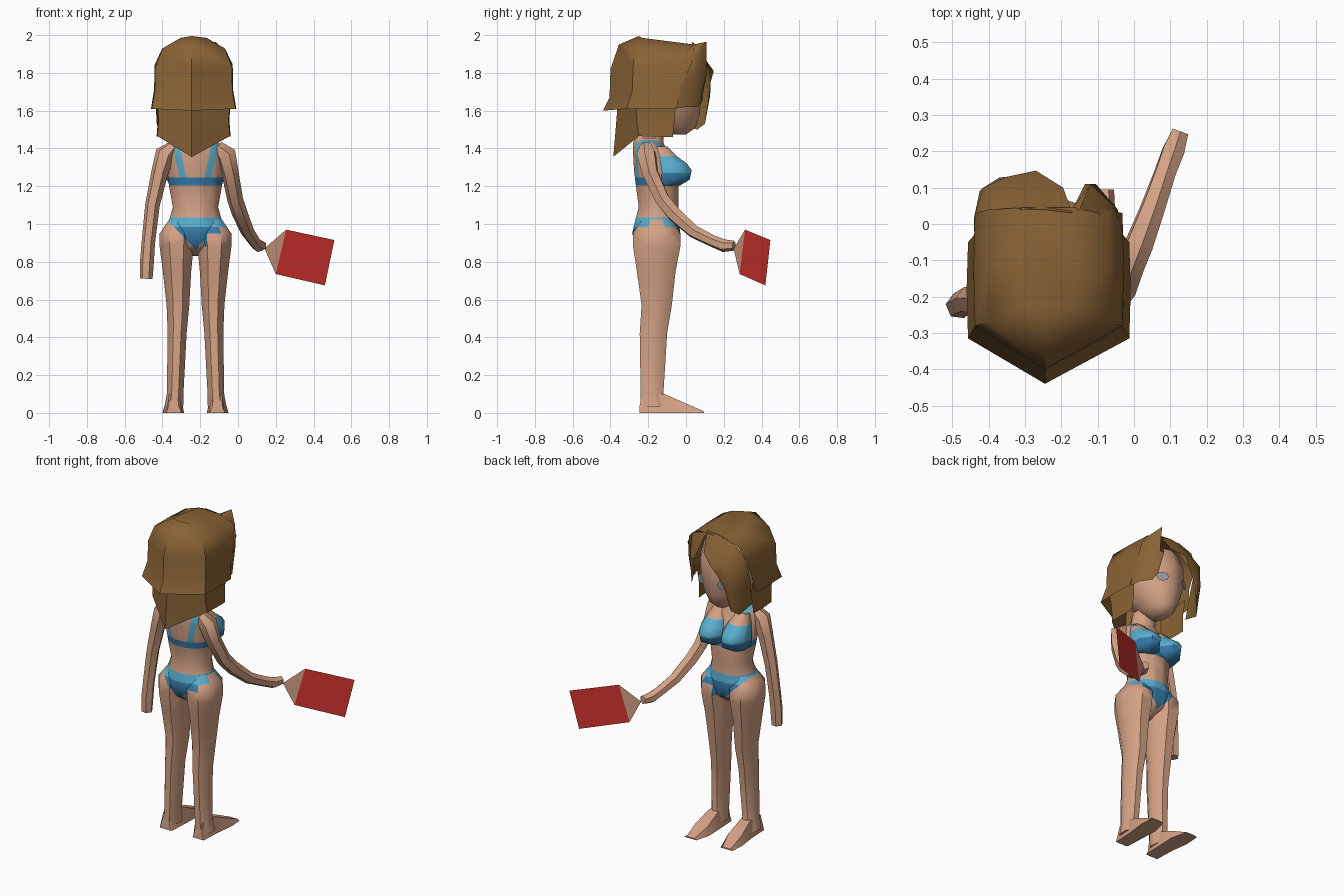
import bpy, bmesh, math
from mathutils import Vector

if "Cube" in bpy.data.objects:
    bpy.data.objects.remove(bpy.data.objects["Cube"])

CX = -0.225          # body centre line; the figure faces +y


def material(name, rgb):
    m = bpy.data.materials.new(name)
    m.diffuse_color = (*rgb, 1)
    m.use_nodes = True
    m.node_tree.nodes["Principled BSDF"].inputs["Base Color"].default_value = m.diffuse_color
    return m


SKIN, HAIR, LIGHT, DARK, RED, GREY = range(6)
MATS = [material("skin", (0.66, 0.36, 0.235)), material("brown_hair", (0.25, 0.125, 0.036)),
        material("light_blue", (0.10, 0.42, 0.62)), material("dark_blue", (0.035, 0.20, 0.40)),
        material("red", (0.66, 0.035, 0.028)), material("eye_grey", (0.30, 0.31, 0.36))]


def finish(name, bm, colour=SKIN, paint=None, cuts=(), angle=50, fix=True):
    """Cut along colour borders, colour the faces by rule, make the object."""
    if fix:
        bmesh.ops.recalc_face_normals(bm, faces=bm.faces)
    for co, no in cuts:
        bmesh.ops.bisect_plane(bm, geom=bm.verts[:] + bm.edges[:] + bm.faces[:],
                               dist=1e-5, plane_co=co, plane_no=no)
    for f in bm.faces:
        f.material_index = paint(f.calc_center_median()) if paint else colour
    me = bpy.data.meshes.new(name)
    bm.to_mesh(me)
    bm.free()
    for m in MATS:
        me.materials.append(m)
    me.shade_smooth()
    me.set_sharp_from_angle(angle=math.radians(angle))
    ob = bpy.data.objects.new(name, me)
    bpy.context.collection.objects.link(ob)
    return ob


def bridge(rings, closed=True, caps=(True, True)):
    bm = bmesh.new()
    vs = [[bm.verts.new(p) for p in r] for r in rings]
    n = len(rings[0])
    for a, b in zip(vs, vs[1:]):
        for i in range(n if closed else n - 1):
            j = (i + 1) % n
            bm.faces.new((a[i], a[j], b[j], b[i]))
    if caps[0]:
        bm.faces.new(vs[0])
    if caps[1]:
        bm.faces.new(vs[-1])
    return bm


def ellipse(x, y, z, rx, ry, n):
    return [(x + rx * math.cos(2 * math.pi * (i + .5) / n),
             y + ry * math.sin(2 * math.pi * (i + .5) / n), z) for i in range(n)]


def stack(sections, n=10):
    """Sections: x, z, half width, back y, front y."""
    k = 1 / math.cos(math.pi / n)
    return bridge([ellipse(x, (b + f) / 2, z, rx * k, (f - b) / 2 * k, n)
                   for x, z, rx, b, f in sections])


def tube(path, n=6):
    """Path points: x, y, z, radius."""
    pts = [Vector(p[:3]) for p in path]
    rings = []
    for i, p in enumerate(pts):
        d = (pts[min(i + 1, len(pts) - 1)] - pts[max(i - 1, 0)]).normalized()
        u = d.cross(Vector((0.8, -0.6, 0))).normalized()
        v = d.cross(u)
        r = path[i][3]
        rings.append([p + (u * math.cos(a) + v * math.sin(a)) * r
                      for a in (2 * math.pi * k / n for k in range(n))])
    return bridge(rings)


# Swimwear colour rules
def bikini(p):
    dx = abs(p.x - CX)
    if p.z < 1.035 and p.z > 0.865 + dx / 0.95:
        return LIGHT if p.z > 0.985 else DARK
    if 1.205 < p.z < 1.245:
        return DARK
    if 1.245 < p.z < 1.44 and 0 < dx - 0.05 - 0.2 * (p.z - 1.245) < 0.035:
        return LIGHT
    return SKIN


cuts = [((0, 0, z), (0, 0, 1)) for z in (0.985, 1.035, 1.205, 1.245)]
for s in (-1, 1):
    cuts.append(((CX, 0, 0.865), (s / 0.95, 0, -1)))
    cuts += [((CX + s * d, 0, 1.245), (s, 0, -0.2)) for d in (0.05, 0.085)]

# Torso and neck
torso = [(0.83, .03, -.19, -.12), (0.88, .10, -.26, -.05), (0.95, .165, -.285, -.03),
         (1.035, .135, -.265, -.04), (1.09, .12, -.25, -.04), (1.2, .14, -.265, -.04),
         (1.28, .15, -.275, -.05), (1.37, .15, -.28, -.09), (1.43, .125, -.28, -.12),
         (1.455, .07, -.27, -.12), (1.54, .065, -.25, -.1)]
finish("torso", stack([(CX, z, rx, b, f) for z, rx, b, f in torso], 12), paint=bikini, cuts=cuts)


def bust_paint(p):
    return DARK if p.z < 1.27 else LIGHT if p.z < 1.36 else SKIN


for s, side in ((-1, "left"), (1, "right")):
    # Bust
    bust = [(1.205, .055, -.17, -.03), (1.235, .075, -.18, .02), (1.285, .075, -.18, .03),
            (1.32, .07, -.18, .005), (1.36, .06, -.18, -.05), (1.41, .04, -.2, -.10)]
    finish(side + "_bust", stack([(CX + s * .078, z, rx, b, f) for z, rx, b, f in bust], 8),
           paint=bust_paint, cuts=[((0, 0, 1.27), (0, 0, 1))])
    # Leg
    leg = [(.085, 1.03, .05, -.23, -.08), (.098, .95, .092, -.28, -.03), (.1, .88, .09, -.28, -.03),
           (.098, .75, .075, -.26, -.055), (.093, .57, .06, -.235, -.075),
           (.097, .42, .05, -.245, -.1), (.108, .1, .044, -.24, -.12), (.115, .03, .05, -.243, -.1)]
    finish(side + "_leg", stack([(CX + s * x, z, r, b, f) for x, z, r, b, f in leg], 8),
           paint=bikini, cuts=cuts[:6])
    # Foot: sections from heel to toe (y, inner, outer, height)
    foot = [(-.245, .075, .155, .04), (-.23, .07, .155, .10), (-.115, .065, .16, .10),
            (.0, .06, .175, .05), (.095, .085, .17, .008)]
    finish(side + "_foot", bridge([[(CX + s * a, y, 0), (CX + s * b, y, 0),
                                    (CX + s * (b - .015), y, h), (CX + s * (a + .015), y, h)]
                                   for y, a, b, h in foot]))

# Arms
finish("left_arm", tube([(-.34, -.21, 1.41, .035), (-.385, -.21, 1.37, .055), (-.415, -.21, 1.27, .045),
                         (-.453, -.21, 1.1, .039), (-.475, -.22, .9, .036), (-.482, -.225, .8, .037),
                         (-.485, -.225, .71, .033)]))
finish("right_arm", tube([(-.11, -.21, 1.41, .035), (-.065, -.21, 1.37, .055), (-.042, -.19, 1.27, .046),
                          (-.015, -.125, 1.13, .042), (.01, -.065, 1.055, .042), (.05, .04, .96, .036),
                          (.085, .14, .91, .032), (.108, .2, .885, .034), (.128, .255, .885, .026)]))


# Bag: a thin sheet hanging from a triangular handle
def bag_point(x, z):
    return (x, 0.255 + (x - 0.145) * 0.525, z)


for name, colour, pts in (("bag_handle", SKIN, [(.14, .87), (.20, .735), (.255, .97)]),
                          ("bag", RED, [(.255, .97), (.20, .735), (.46, .675), (.51, .915)])):
    bm = bmesh.new()
    bm.faces.new([bm.verts.new(bag_point(*p)) for p in pts])
    finish(name, bm, colour, fix=False)

# Head
HX = -0.235
head = [(1.475, .035, -.10, .0), (1.51, .075, -.17, .045), (1.58, .12, -.24, .065),
        (1.66, .155, -.28, .07), (1.78, .165, -.3, .075), (1.88, .14, -.28, .04)]
finish("head", stack([(HX, z, r, b, f) for z, r, b, f in head], 10))

# Eyes
for s, side in ((-1, "left"), (1, "right")):
    bm = bmesh.new()
    ring = [bm.verts.new((HX + s * (.08 + .032 * math.cos(a)), .073 - s * s * .018 * math.cos(a),
                          1.665 + .03 * math.sin(a))) for a in (math.pi * k / 4 for k in range(8))]
    bm.faces.new(ring)
    eye = finish(side + "_eye", bm, GREY, fix=False)


# Hair: U-shaped shells round the back of the head
def u_ring(hw, front, corner, back):
    """Each of front, corner and back is (y, z)."""
    mid = [(front[k] + corner[k]) / 2 for k in (0, 1)]
    half = [(hw, *front), (hw + .004, *mid), (hw, *corner)]
    return ([(HX + x, y, z) for x, y, z in half] + [(HX - .01, *back)]
            + [(HX - x, y, z) for x, y, z in reversed(half)])


finish("hair_cap", bridge([
    u_ring(.222, (-.05, 1.61), (-.315, 1.61), (-.44, 1.60)),
    u_ring(.205, (-.03, 1.72), (-.285, 1.70), (-.405, 1.67)),
    u_ring(.203, (.03, 1.85), (-.28, 1.83), (-.40, 1.82)),
    u_ring(.165, (.04, 1.92), (-.27, 1.93), (-.355, 1.95)),
    u_ring(.07, (.045, 1.95), (-.23, 1.985), (-.25, 1.995))],
    closed=False, caps=(False, True)), HAIR)
finish("hair_underlayer", bridge([
    u_ring(.195, (-.05, 1.66), (-.27, 1.66), (-.36, 1.66)),
    u_ring(.185, (-.06, 1.56), (-.26, 1.55), (-.37, 1.53)),
    u_ring(.192, (-.07, 1.46), (-.25, 1.465), (-.385, 1.355))],
    closed=False, caps=(False, False)), HAIR)

# Fringe locks: strips from the crown, over the brow and down
finish("left_fringe", bridge([
    [(-.40, .03, 1.89), (-.36, .04, 1.93), (-.31, .04, 1.95), (-.25, .04, 1.96), (-.17, .03, 1.96)],
    [(-.44, .02, 1.83), (-.415, .10, 1.81), (-.35, .13, 1.81), (-.27, .147, 1.81), (-.195, .10, 1.85)],
    [(-.44, -.02, 1.70), (-.425, .09, 1.68), (-.37, .128, 1.68), (-.31, .13, 1.75), (-.24, .12, 1.82)],
    [(-.43, -.05, 1.53), (-.42, .06, 1.50), (-.385, .10, 1.53), (-.36, .12, 1.66), (-.29, .13, 1.79)]],
    closed=False, caps=(False, False)), HAIR)
finish("right_fringe", bridge([
    [(-.18, .03, 1.94), (-.15, .04, 1.95), (-.10, .03, 1.94), (-.07, -.01, 1.91)],
    [(-.165, .05, 1.93), (-.12, .108, 1.965), (-.055, .05, 1.90), (-.03, -.02, 1.85)],
    [(-.135, .11, 1.80), (-.105, .11, 1.80), (-.045, .04, 1.78), (-.03, -.03, 1.75)],
    [(-.11, .085, 1.66), (-.085, .065, 1.62), (-.04, .0, 1.62), (-.025, -.06, 1.61)]],
    closed=False, caps=(False, False)), HAIR)
